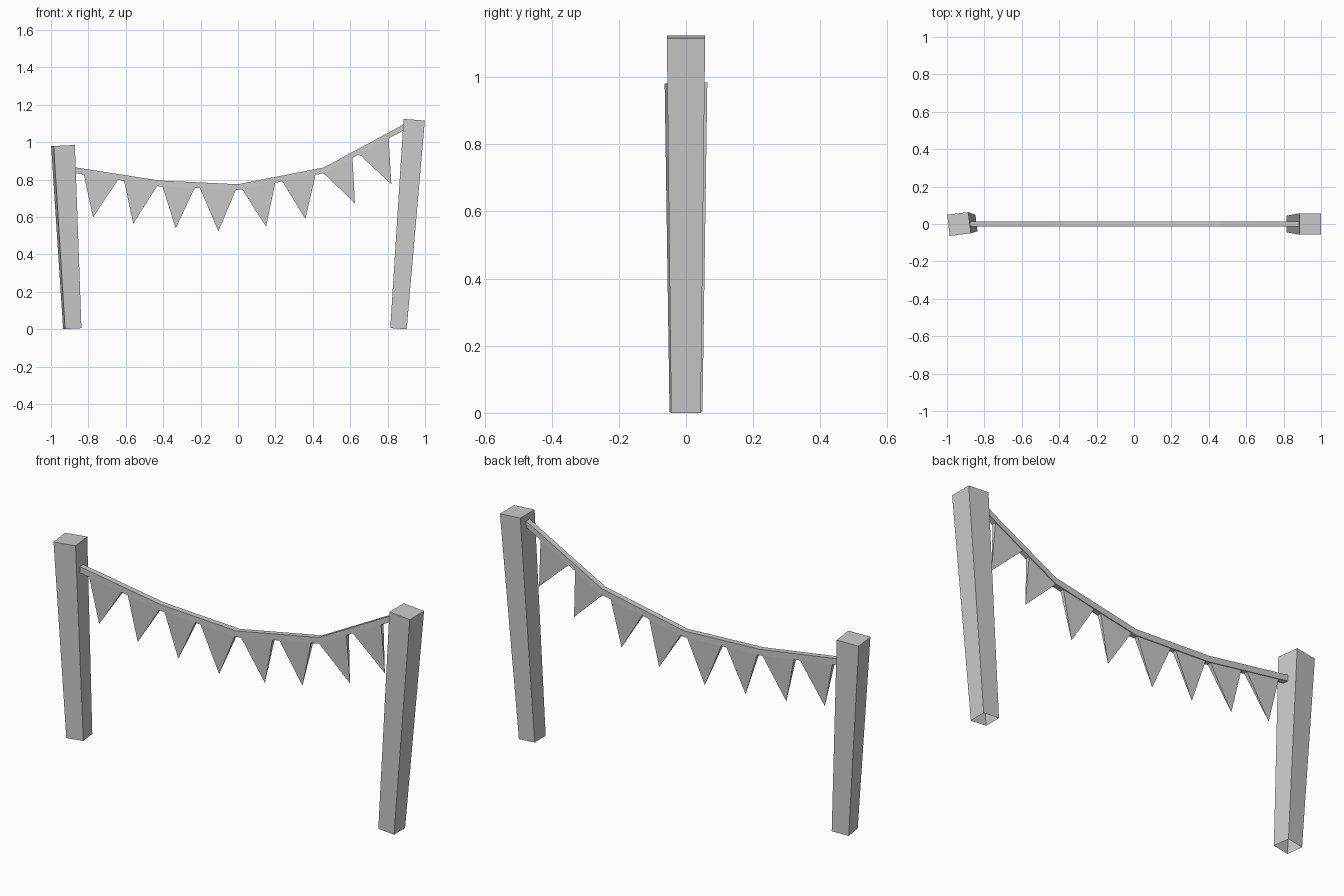
import bpy
from math import radians
from mathutils import Matrix, Vector

if "Cube" in bpy.data.objects:
    bpy.data.objects.remove(bpy.data.objects["Cube"])


def make_object(name, verts, faces):
    mesh = bpy.data.meshes.new(name)
    mesh.from_pydata([tuple(v) for v in verts], [], faces)
    mesh.update()
    obj = bpy.data.objects.new(name, mesh)
    bpy.context.collection.objects.link(obj)
    return obj


def square(half, z):
    return [Vector((sx * half, sy * half, z))
            for sx, sy in ((-1, -1), (1, -1), (1, 1), (-1, 1))]


SIDES = [(i, (i + 1) % 4, (i + 1) % 4 + 4, i + 4) for i in range(4)]


# Leaning posts, wider at the top and open underneath
def post(name, x, height, lean, twist):
    rot = (Matrix.Translation((x, 0, 0.003)) @ Matrix.Rotation(radians(lean), 4, 'Y')
           @ Matrix.Rotation(radians(twist), 4, 'Z'))
    verts = [rot @ v for v in square(0.044, 0) + square(0.057, height)]
    make_object(name, verts, SIDES + [(4, 5, 6, 7)])


post("left_post", -0.886, 0.98, -2.9, 7)
post("right_post", 0.858, 1.12, 4.3, 0)

# Sagging rope: square section swept along the path of its top edge
path = [(-0.875, 0.866), (-0.42, 0.795), (0.0, 0.775), (0.46, 0.865), (0.89, 1.097)]
W, H = 0.014, 0.031
verts, faces = [], []
for x, z in path:
    verts += [(x, -W, z - H), (x, W, z - H), (x, W, z), (x, -W, z)]
for s in range(len(path) - 1):
    faces += [tuple(v + 4 * s for v in (a, d, c, b)) for a, b, c, d in SIDES]
last = 4 * (len(path) - 1)
faces += [(0, 1, 2, 3), (last + 3, last + 2, last + 1, last)]
make_object("rope", verts, faces)


def rope_bottom(x):
    for (x0, z0), (x1, z1) in zip(path, path[1:]):
        if x <= x1:
            return z0 + (z1 - z0) * (x - x0) / (x1 - x0) - H


# Pennants: wedge shaped, tapering to a point (left x, right x, tip x, tip z)
pennants = [(-0.825, -0.64, -0.775, 0.598), (-0.61, -0.43, -0.56, 0.565),
            (-0.405, -0.23, -0.333, 0.54), (-0.205, -0.01, -0.105, 0.524),
            (0.02, 0.20, 0.15, 0.548), (0.235, 0.415, 0.36, 0.59),
            (0.455, 0.612, 0.625, 0.673), (0.645, 0.805, 0.82, 0.775)]
T = 0.01
for i, (xl, xr, xt, zt) in enumerate(pennants):
    zl, zr = rope_bottom(xl) + 0.004, rope_bottom(xr) + 0.004
    make_object(f"pennant_{i + 1}",
                [(xl, -T, zl), (xr, -T, zr), (xr, T, zr), (xl, T, zl), (xt, 0, zt)],
                [(0, 1, 2, 3), (1, 0, 4), (2, 1, 4), (3, 2, 4), (0, 3, 4)])
